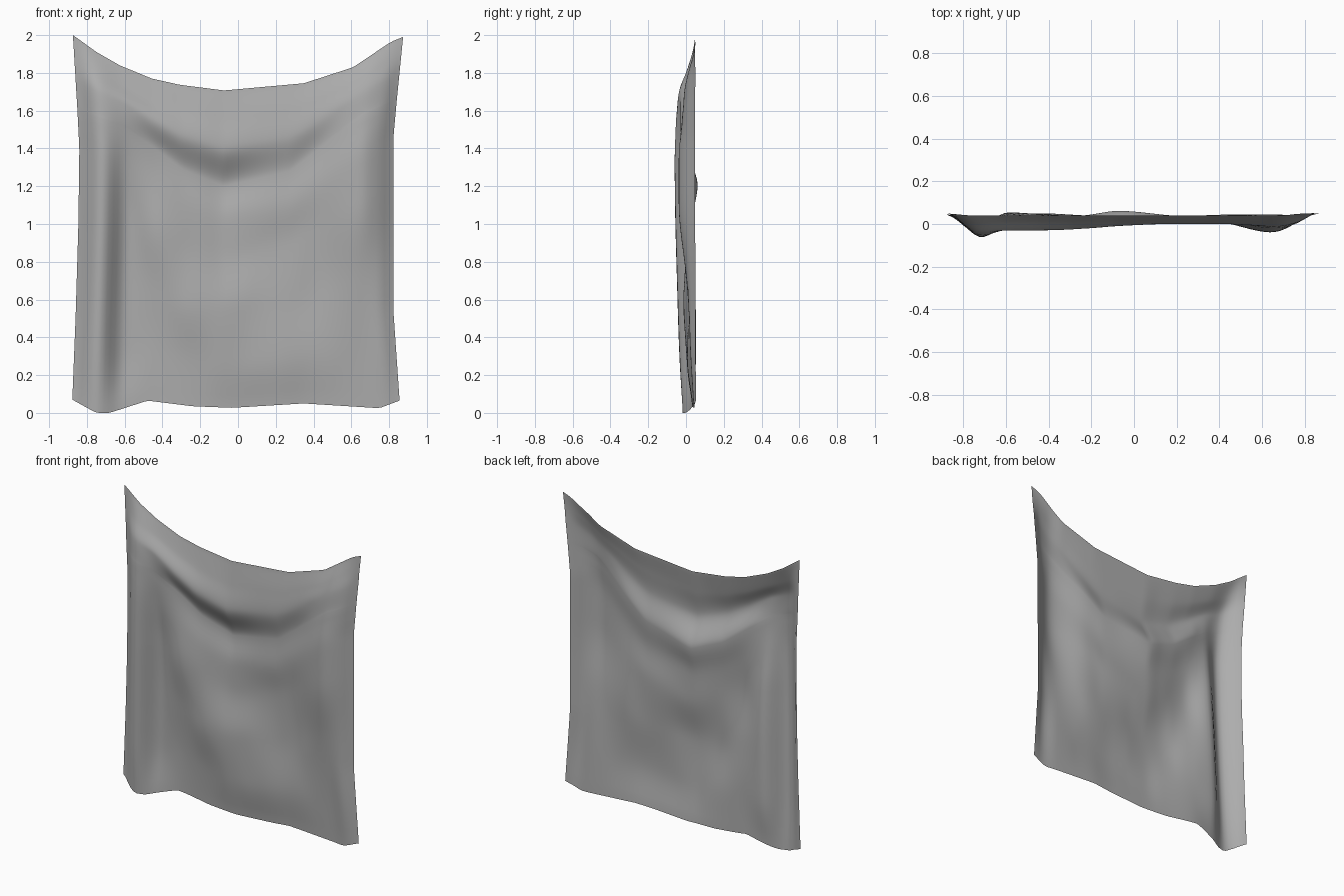
import bpy, bmesh

if "Cube" in bpy.data.objects:
    bpy.data.objects.remove(bpy.data.objects["Cube"])

NX, NZ = 72, 72

def curve(xs, ys, x, smooth=True):
    """Interpolate through the points (xs, ys): smooth without overshoot, or straight."""
    n = len(xs)
    x = min(max(x, xs[0]), xs[-1])
    i = next((k for k in range(n - 1) if x <= xs[k + 1]), n - 2)
    h = xs[i + 1] - xs[i]
    t = (x - xs[i]) / h
    if not smooth:
        return ys[i] + (ys[i + 1] - ys[i]) * t
    d = [(ys[k + 1] - ys[k]) / (xs[k + 1] - xs[k]) for k in range(n - 1)]

    def slope(k):
        if k == 0:
            return d[0]
        if k == n - 1:
            return d[-1]
        a, b = d[k - 1], d[k]
        return 0 if a * b <= 0 else 2 * a * b / (a + b)

    return ((2*t**3 - 3*t**2 + 1) * ys[i] + (t**3 - 2*t**2 + t) * h * slope(i)
            + (3*t**2 - 2*t**3) * ys[i + 1] + (t**3 - t**2) * h * slope(i + 1))

def along(points, x):
    return curve([p[0] for p in points], [p[1] for p in points], x, False)

# Outline: sagging top, wavy hem, slightly drawn-in sides
top = [(-.87, 2), (-.75, 1.91), (-.63, 1.84), (-.46, 1.77), (-.31, 1.737),
       (-.07, 1.707), (.36, 1.745), (.62, 1.83), (.81, 1.965), (.87, 1.99)]
crease = [(-.87, 1.6), (-.62, 1.52), (-.3, 1.29), (-.07, 1.2), (.3, 1.28), (.7, 1.58), (.87, 1.66)]
hem = [(-.87, .07), (-.74, 0), (-.67, 0), (-.47, .065), (-.23, .035),
       (-.02, .027), (.36, .05), (.76, .025), (.87, .065)]
left = [(0, -.88), (.5, -.86), (1, -.845), (1.4, -.84), (1.6, -.85), (2, -.874)]
right = [(0, .86), (.55, .822), (1.45, .822), (1.65, .84), (2, .875)]

# Fold depth in hundredths: columns across, rows from top (0) by crease (1) to hem (2)
cols = [-.87, -.74, -.6, -.42, -.2, -.07, .2, .42, .69, .79, .87]
rows = [0, .3, .6, 1, 1.14, 1.3, 1.55, 1.8, 2]
depth = [
    [5, 4, 4, 4, 4, 4, 4, 4, 4, 5, 5],
    [5, 0, 1, 1, 1, 1.5, 1.5, 1.5, 1, 3, 5],
    [5, -4, -3, -3, -2, -1, 0, 0, -1, 1, 5.5],
    [4.5, -5.5, -2, 2, 4.5, 6.3, 4, 2.5, -2, 0, 5.5],
    [4.5, -6.5, 0, 0, 2, 3.5, 2.5, 1, -4, -.5, 5.5],
    [4.5, -6.3, 3, -1.5, 1, 3, 4, 2.5, -4, -.5, 5.5],
    [5, -5.3, 5, 2, -1.5, -1, 2, 3.5, 0, 1, 5.5],
    [5, -4, 5.5, 4.5, 2, .5, .5, 2, 3, 2, 5.5],
    [5, -2, 2.5, 5, 4, 3.5, 3.5, 4.5, 4.5, 4, 5.5],
]

# Hanging cloth sheet
bm = bmesh.new()
grid = []
for i in range(NX + 1):
    u = i / NX
    x0 = -.87 + 1.74 * u
    zt, zc, zh = along(top, x0), along(crease, x0), along(hem, x0)
    column = [curve(cols, r, x0) for r in depth]
    line = []
    for j in range(NZ + 1):
        s = 2 * j / NZ
        z = zt + (zc - zt) * s if s <= 1 else zc + (zh - zc) * (s - 1)
        x = along(left, z) * (1 - u) + along(right, z) * u
        line.append(bm.verts.new((x, curve(rows, column, s) / 100, z)))
    grid.append(line)
for a, b in zip(grid, grid[1:]):
    for j in range(NZ):
        bm.faces.new((a[j], a[j + 1], b[j + 1], b[j])).smooth = True
mesh = bpy.data.meshes.new("hanging_cloth")
bm.to_mesh(mesh)
bm.free()
cloth = bpy.data.objects.new("hanging_cloth", mesh)
bpy.context.collection.objects.link(cloth)

# Dark grey fabric
fabric = bpy.data.materials.new("grey_fabric")
fabric.diffuse_color = (.42, .42, .42, 1)
fabric.use_nodes = True
fabric.node_tree.nodes["Principled BSDF"].inputs["Base Color"].default_value = fabric.diffuse_color
mesh.materials.append(fabric)

# Soften the folds a little
soft = cloth.modifiers.new("soften", 'SMOOTH')
soft.factor = .5
soft.iterations = 5
soft.use_x = soft.use_z = False
